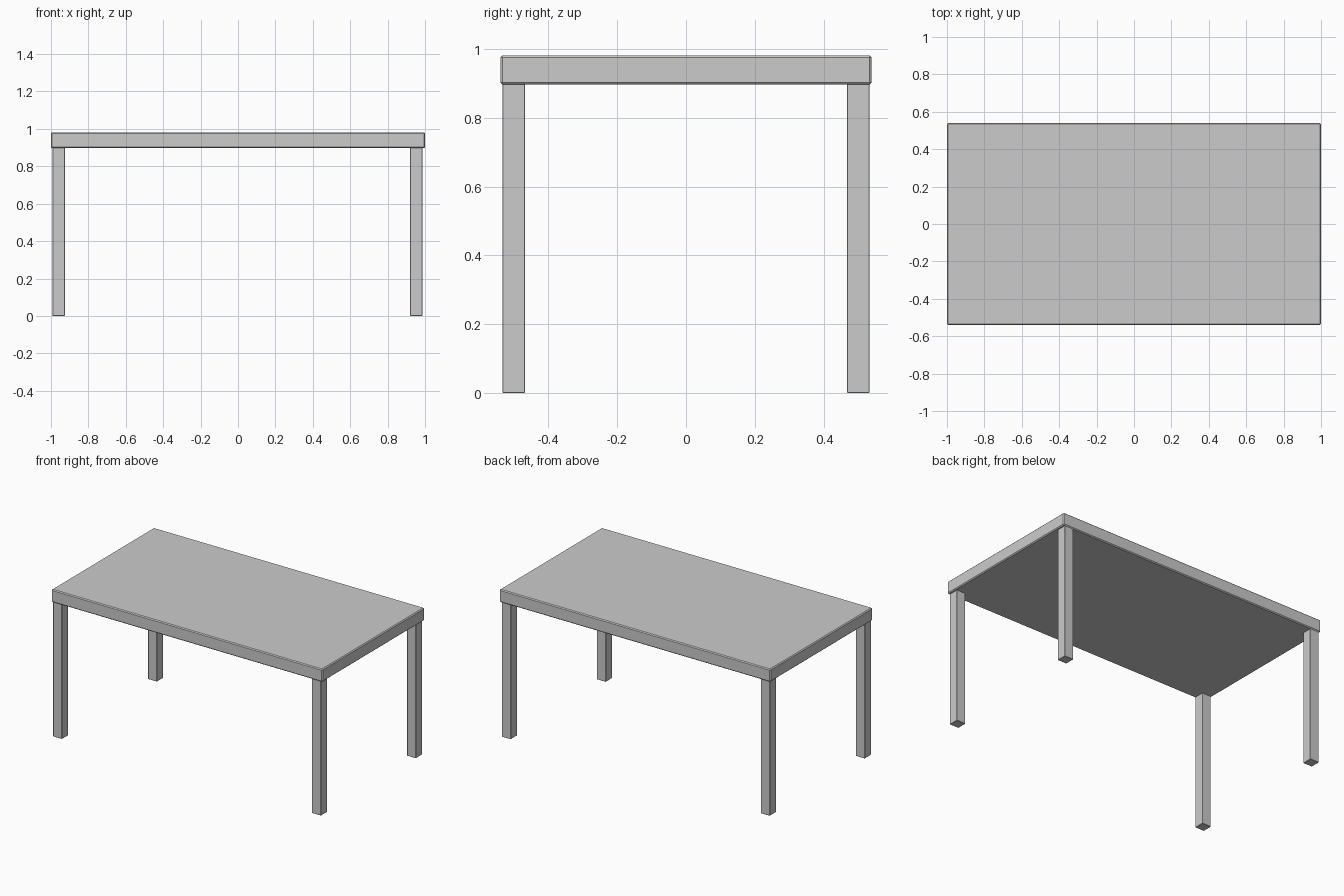
import bpy

if "Cube" in bpy.data.objects:
    bpy.data.objects.remove(bpy.data.objects["Cube"])


def box(name, lo, hi, bevel):
    """Box between two corners with a narrow chamfer on every edge."""
    bpy.ops.mesh.primitive_cube_add(size=1, location=[(a + b) / 2 for a, b in zip(lo, hi)])
    ob = bpy.context.object
    ob.name = name
    ob.scale = [b - a for a, b in zip(lo, hi)]
    bpy.ops.object.transform_apply(location=False, rotation=False, scale=True)
    mod = ob.modifiers.new("edge_chamfer", 'BEVEL')
    mod.width = bevel
    mod.segments = 1
    return ob


# Thick slab top
box("table_top", (-1, -0.54, 0.897), (1, 0.54, 0.982), 0.006)

# Four square legs, nearly flush with the corners
for side, x in (("left", -0.959), ("right", 0.953)):
    for end, y in (("front", -0.501), ("back", 0.501)):
        box(f"{end}_{side}_leg", (x - 0.033, y - 0.033, 0), (x + 0.033, y + 0.033, 0.9), 0.002)
